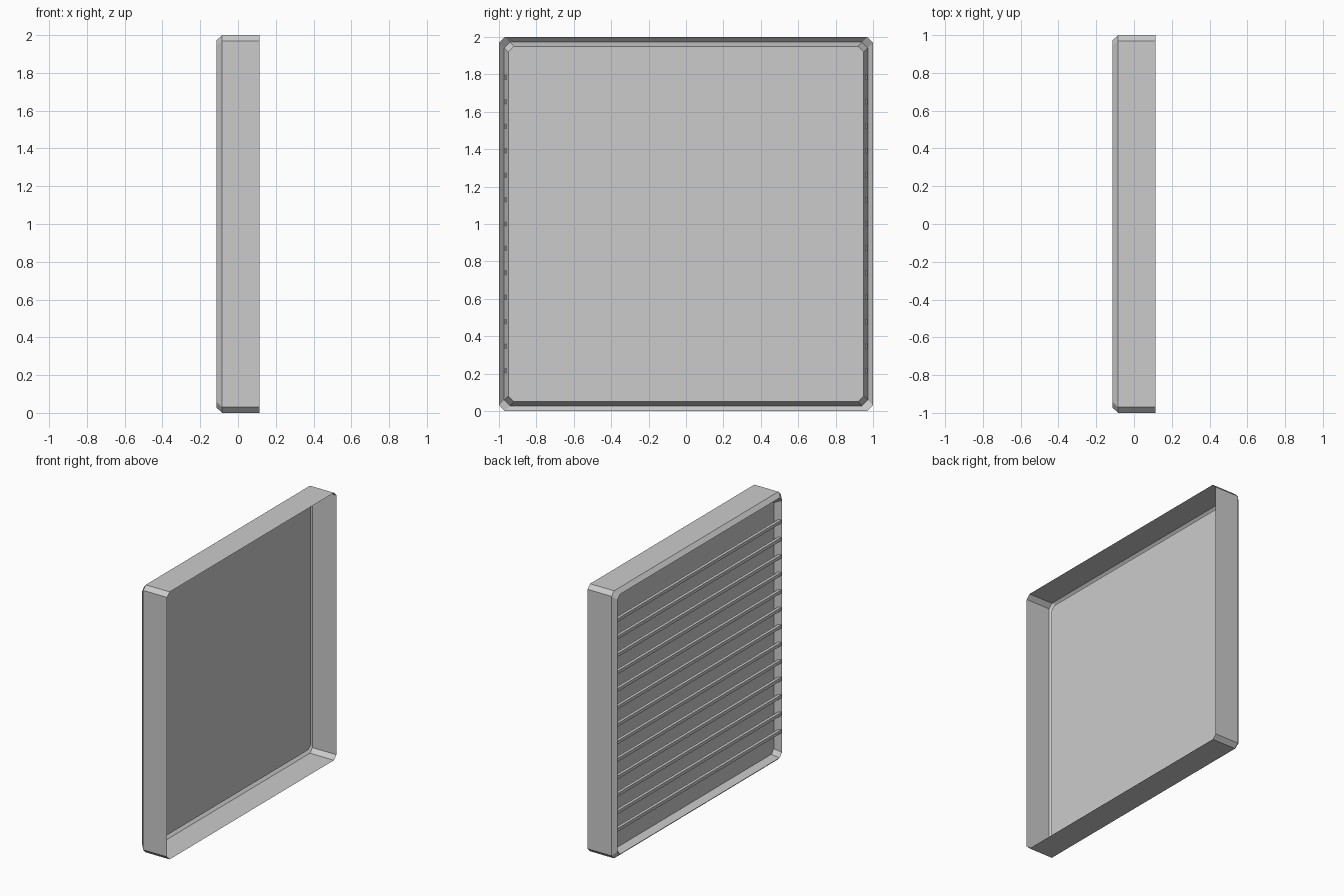
import bpy, bmesh

if "Cube" in bpy.data.objects:
    bpy.data.objects.remove(bpy.data.objects["Cube"])


def add_object(name, bm):
    bmesh.ops.recalc_face_normals(bm, faces=bm.faces[:])
    mesh = bpy.data.meshes.new(name)
    bm.to_mesh(mesh)
    bm.free()
    obj = bpy.data.objects.new(name, mesh)
    bpy.context.collection.objects.link(obj)
    return obj


def ring(bm, x, half, cut):
    # square with cut corners, standing in the y-z plane
    c = half - cut
    pts = [(half, -c), (half, c), (c, half), (-c, half),
           (-half, c), (-half, -c), (-c, -half), (c, -half)]
    return [bm.verts.new((x, y, z + 1)) for y, z in pts]


# open tray: outer wall, chamfered rim, sloped recess and flat panel
bm = bmesh.new()
profile = [(0.114, 1.0, 0.03), (-0.084, 1.0, 0.03),
           (-0.114, 0.972, 0.03), (-0.062, 0.95, 0.03)]
rings = [ring(bm, *p) for p in profile]
for a, b in zip(rings, rings[1:]):
    for i in range(8):
        j = (i + 1) % 8
        bm.faces.new((a[i], a[j], b[j], b[i]))
bm.faces.new(rings[-1])
add_object("tray_shell", bm)

# thin horizontal bars across the recess
COUNT, PITCH = 13, 0.1307
for n in range(COUNT):
    bm = bmesh.new()
    bmesh.ops.create_cube(bm, size=1)
    bmesh.ops.scale(bm, vec=(0.022, 1.938, 0.024), verts=bm.verts)
    bar = add_object(f"bar_{n + 1}", bm)
    bar.location = (-0.099, 0, 1 + (n - (COUNT - 1) / 2) * PITCH)
